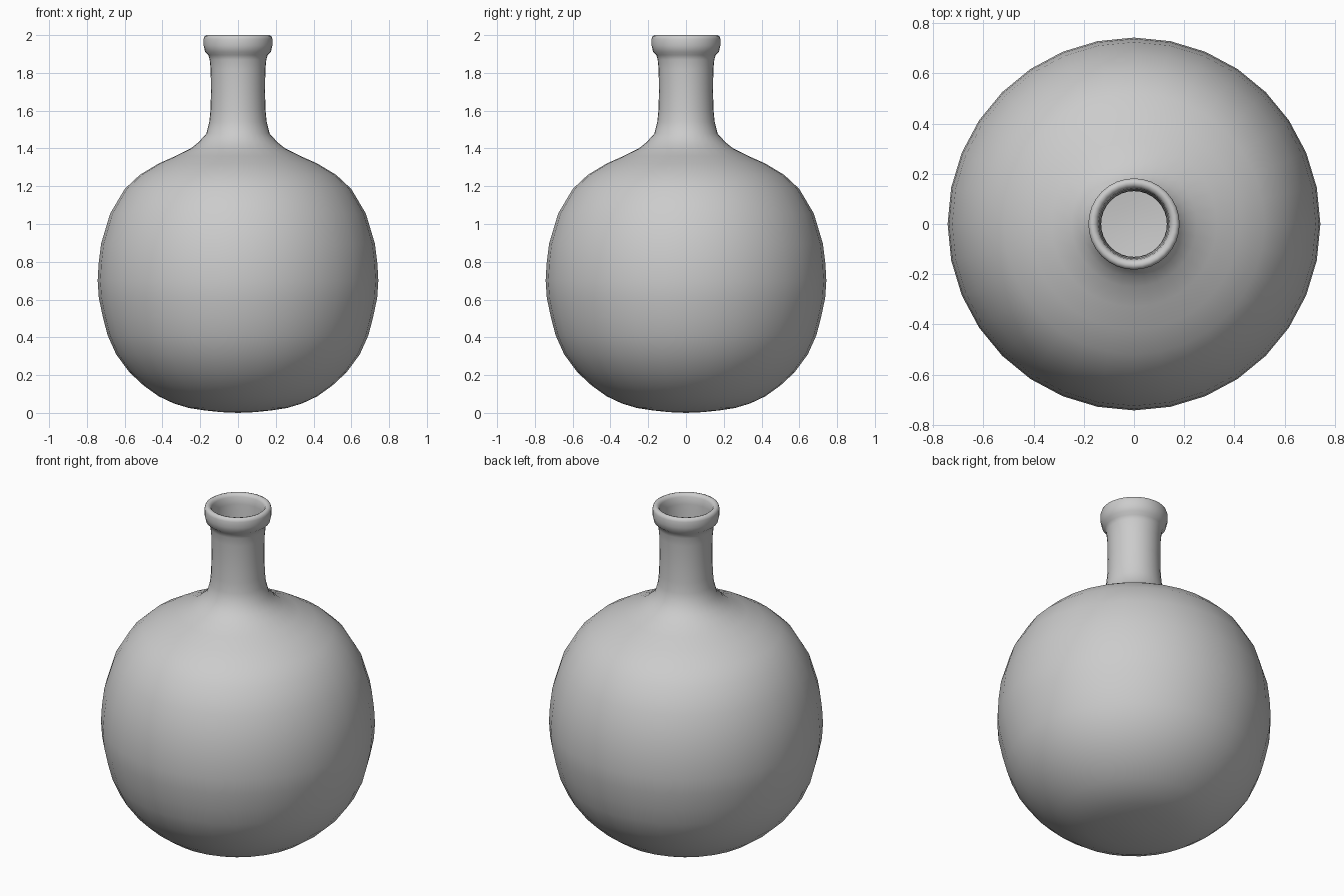
import bpy, bmesh, math

if "Cube" in bpy.data.objects:
    bpy.data.objects.remove(bpy.data.objects["Cube"])

SEGMENTS = 32


def lathe(name, profile):
    """Revolve a closed-at-the-axis (radius, height) profile about z."""
    bm = bmesh.new()
    rings = []
    for r, z in profile:
        if r == 0:
            rings.append([bm.verts.new((0, 0, z))] * SEGMENTS)
        else:
            rings.append([bm.verts.new((r * math.cos(a), r * math.sin(a), z))
                          for a in (2 * math.pi * i / SEGMENTS for i in range(SEGMENTS))])
    for low, high in zip(rings, rings[1:]):
        for i in range(SEGMENTS):
            j = (i + 1) % SEGMENTS
            corners = list(dict.fromkeys((low[i], low[j], high[j], high[i])))
            bm.faces.new(corners).smooth = True
    bmesh.ops.recalc_face_normals(bm, faces=bm.faces)
    mesh = bpy.data.meshes.new(name)
    bm.to_mesh(mesh)
    bm.free()
    obj = bpy.data.objects.new(name, mesh)
    bpy.context.collection.objects.link(obj)
    return obj


# Outer skin: round belly, shoulder, neck
belly = [(0, 0), (0.09, 0.004), (0.175, 0.013), (0.26, 0.026), (0.34, 0.05),
         (0.42, 0.088), (0.50, 0.145), (0.575, 0.215), (0.645, 0.31),
         (0.69, 0.41), (0.715, 0.505), (0.737, 0.61), (0.743, 0.70),
         (0.738, 0.79), (0.725, 0.895), (0.677, 1.055), (0.60, 1.185),
         (0.52, 1.26), (0.42, 1.32), (0.33, 1.36), (0.25, 1.40), (0.21, 1.432)]
neck = [(0.168, 1.478), (0.152, 1.54), (0.146, 1.60), (0.143, 1.70),
        (0.145, 1.82), (0.150, 1.87)]

# Rolled lip around the mouth
lip = [(0.157, 1.895), (0.174, 1.91), (0.182, 1.945), (0.182, 1.98),
       (0.177, 1.995), (0.165, 2.0), (0.152, 1.996), (0.143, 1.982), (0.138, 1.94)]

# Inner skin: the outer profile pulled in by the wall thickness
WALL = 0.012
inner = [(max(r - WALL, 0), z + WALL * (0.7 - z) / 0.75 if z < 1.45 else z)
         for r, z in reversed(belly[1:] + neck)]
inner.append((0, WALL))

lathe("flask", belly + neck + lip + inner)
